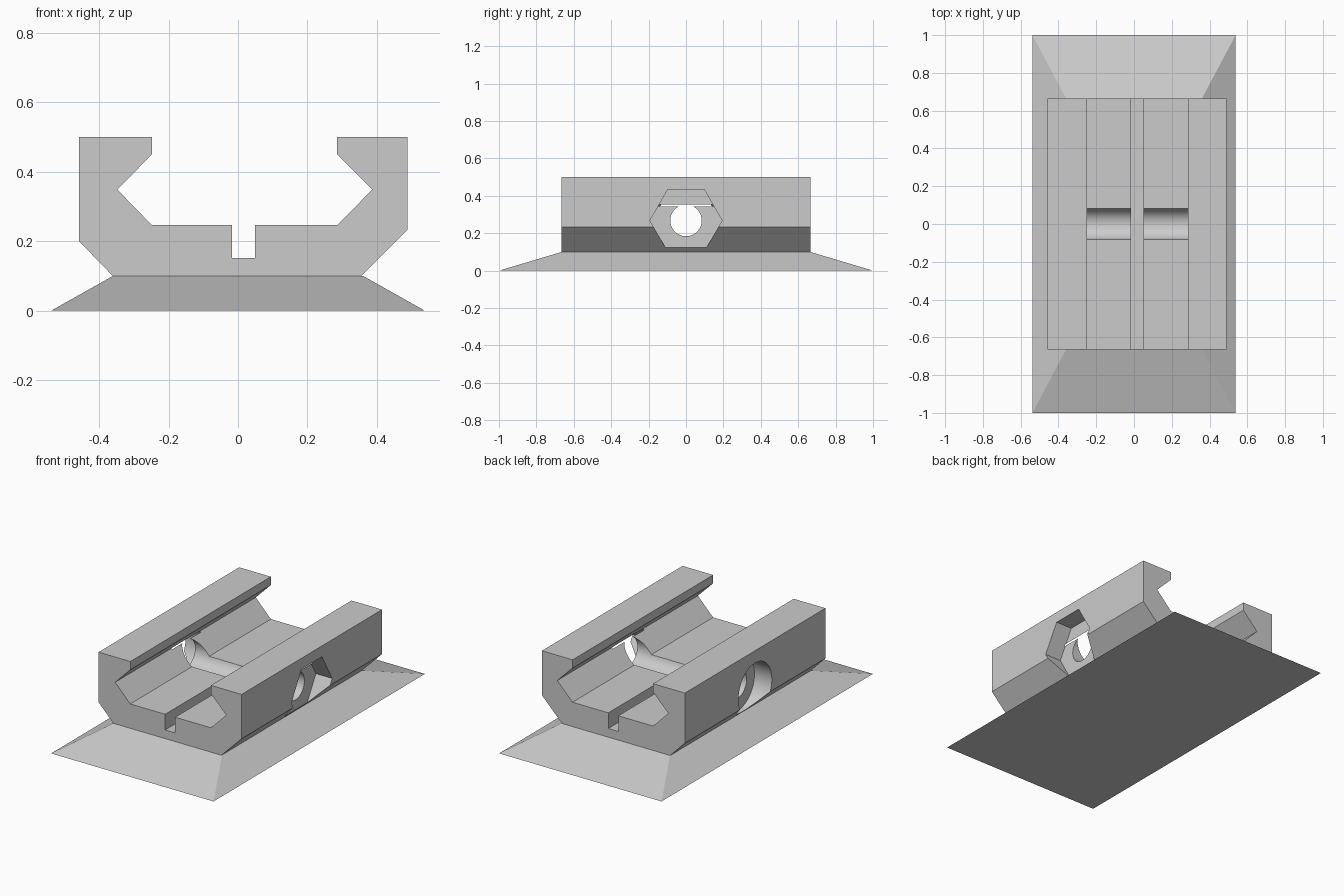
import bpy, bmesh, math
from mathutils import Vector

cube = bpy.data.objects.get("Cube")
if cube:
    bpy.data.objects.remove(cube, do_unlink=True)

grey = bpy.data.materials.new("plain grey")
grey.use_nodes = True
colour = (0.6, 0.6, 0.6, 1)
grey.diffuse_color = colour
grey.node_tree.nodes["Principled BSDF"].inputs["Base Color"].default_value = colour


def loft(name, start, end):
    """Solid between two matching closed loops of points."""
    bm = bmesh.new()
    a = [bm.verts.new(p) for p in start]
    b = [bm.verts.new(p) for p in end]
    bm.faces.new(a)
    bm.faces.new(b)
    n = len(a)
    for i in range(n):
        j = (i + 1) % n
        bm.faces.new((a[i], a[j], b[j], b[i]))
    bmesh.ops.recalc_face_normals(bm, faces=bm.faces)
    mesh = bpy.data.meshes.new(name)
    bm.to_mesh(mesh)
    bm.free()
    mesh.materials.append(grey)
    obj = bpy.data.objects.new(name, mesh)
    bpy.context.collection.objects.link(obj)
    return obj


def rectangle(x, y, z):
    return [(-x, -y, z), (x, -y, z), (x, y, z), (-x, y, z)]


def bore(name, x0, x1, radius, sides):
    """Prism along x, used to cut the clamp bolt openings."""
    ring = [(radius * math.cos(math.tau * i / sides),
             0.268 + radius * math.sin(math.tau * i / sides)) for i in range(sides)]
    cutter = loft(name, [(x0, *p) for p in ring], [(x1, *p) for p in ring])
    cutter.hide_render = True
    return cutter


# Sloped foot
loft("base", rectangle(0.538, 1, 0), rectangle(0.36, 0.665, 0.1))

# Channel with hooked lips and a central slot
profile = [
    (-0.361, 0.1), (0.356, 0.1), (0.489, 0.234), (0.489, 0.5),
    (0.286, 0.5), (0.286, 0.45), (0.387, 0.349), (0.286, 0.246),
    (0.049, 0.246), (0.049, 0.152), (-0.017, 0.152), (-0.017, 0.246),
    (-0.248, 0.246), (-0.348, 0.349), (-0.248, 0.45), (-0.248, 0.5),
    (-0.458, 0.5), (-0.458, 0.2),
]
rail = loft("clamp_rail", [(x, -0.665, z) for x, z in profile],
            [(x, 0.665, z) for x, z in profile])

# Bolt hole, hexagonal nut pocket and round bolt head pocket
cutters = [
    bore("bolt_hole", -0.8, 0.8, 0.084, 64),
    bore("nut_pocket", 0.381, 0.8, 0.193, 6),
    bore("bolt_head_pocket", -0.8, -0.343, 0.158, 64),
]
bpy.ops.object.select_all(action="DESELECT")
rail.select_set(True)
bpy.context.view_layer.objects.active = rail
for cutter in cutters:
    mod = rail.modifiers.new(cutter.name, "BOOLEAN")
    mod.operation = "DIFFERENCE"
    mod.solver = "EXACT"
    mod.object = cutter
    bpy.ops.object.modifier_apply(modifier=mod.name)
    bpy.data.objects.remove(cutter, do_unlink=True)
bpy.ops.object.shade_smooth_by_angle(angle=math.radians(30))
